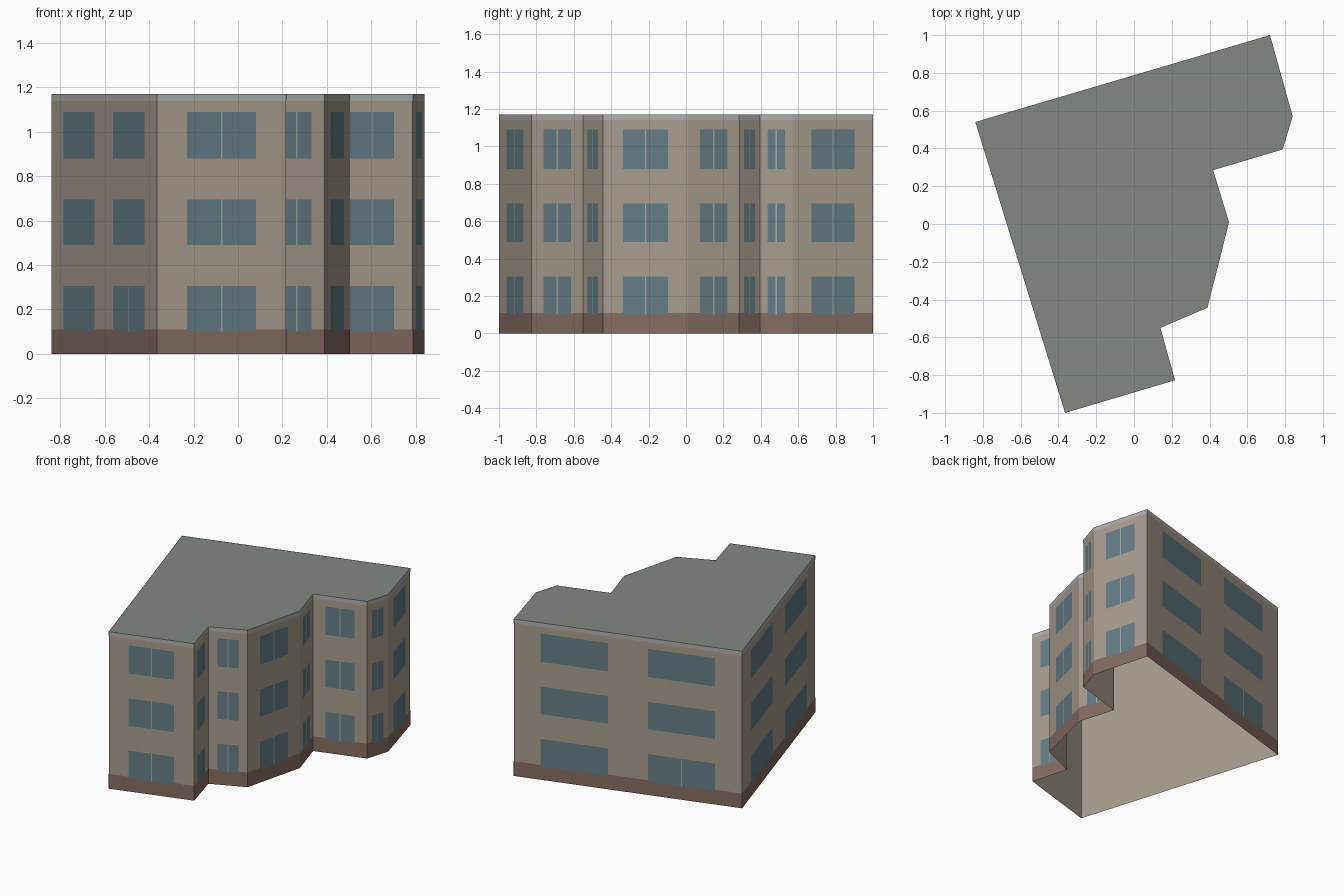
import bpy
from mathutils import Vector

if "Cube" in bpy.data.objects:
    bpy.data.objects.remove(bpy.data.objects["Cube"])

# Footprint, counter-clockwise from the back left corner
PLAN = [Vector(p) for p in (
    (-0.84, 0.54), (-0.365, -1.0), (0.217, -0.827), (0.14, -0.55), (0.389, -0.443),
    (0.503, 0.01), (0.419, 0.285), (0.787, 0.395), (0.84, 0.57), (0.72, 1.0))]
N = len(PLAN)
HEIGHT, PLINTH, CORNICE = 1.17, 0.11, 1.14
FLOORS = [(0.10, 0.305), (0.49, 0.695), (0.88, 1.09)]


def material(name, rgb):
    m = bpy.data.materials.new(name)
    m.diffuse_color = (*rgb, 1)
    m.use_nodes = True
    m.node_tree.nodes["Principled BSDF"].inputs["Base Color"].default_value = m.diffuse_color
    return m


WALL = material("wall", (0.39, 0.335, 0.275))
BRICK = material("brick", (0.235, 0.15, 0.12))
TRIM = material("trim", (0.42, 0.43, 0.42))
ROOF = material("roofing", (0.225, 0.25, 0.235))
GLASS = material("glass", (0.127, 0.205, 0.235))
FRAME = material("frame", (0.40, 0.40, 0.36))


def add(name, verts, faces, mat):
    me = bpy.data.meshes.new(name)
    me.from_pydata([tuple(v) for v in verts], [], faces)
    me.materials.append(mat)
    ob = bpy.data.objects.new(name, me)
    bpy.context.collection.objects.link(ob)


def panel(store, a, b, s0, s1, z0, z1, off):
    """Quad on wall a-b between distances s0 and s1, just proud of the wall."""
    d = (b - a).normalized()
    n = Vector((d.y, -d.x)) * off
    p, q = a + d * s0 + n, a + d * s1 + n
    store += [(p.x, p.y, z0), (q.x, q.y, z0), (q.x, q.y, z1), (p.x, p.y, z1)]


# Hollow shell, open underneath: walls and flat roof
add("walls", [(p.x, p.y, z) for z in (0, HEIGHT) for p in PLAN],
    [(i, (i + 1) % N, (i + 1) % N + N, i + N) for i in range(N)], WALL)
add("roof", [(p.x, p.y, HEIGHT) for p in PLAN], [tuple(range(N))], ROOF)

plinth, cornice, panes, bars = [], [], [], []
for i in range(N):
    a, b = PLAN[i], PLAN[(i + 1) % N]
    length = (b - a).length
    # Painted bands at the foot and the top of the wall
    panel(plinth, a, b, 0, length, 0, PLINTH, 0.0008)
    panel(cornice, a, b, 0, length, CORNICE, HEIGHT, 0.0008)
    # Windows: two per floor on the long back and left walls, one elsewhere
    long_wall = i in (0, N - 1)
    spans = [(0.117, 0.412), (0.588, 0.883)] if long_wall else [(0.233, 0.767)]
    for f, (z0, z1) in enumerate(FLOORS):
        for k, (t0, t1) in enumerate(spans):
            panel(panes, a, b, t0 * length, t1 * length, z0, z1, 0.0014)
            if not long_wall or (f == 0 and k == 1):
                mid = (t0 + t1) / 2 * length
                panel(bars, a, b, mid - 0.0035, mid + 0.0035, z0, z1, 0.002)

for name, store, mat in (("plinth", plinth, BRICK), ("cornice", cornice, TRIM),
                         ("window_panes", panes, GLASS), ("window_mullions", bars, FRAME)):
    add(name, store, [tuple(range(j, j + 4)) for j in range(0, len(store), 4)], mat)
